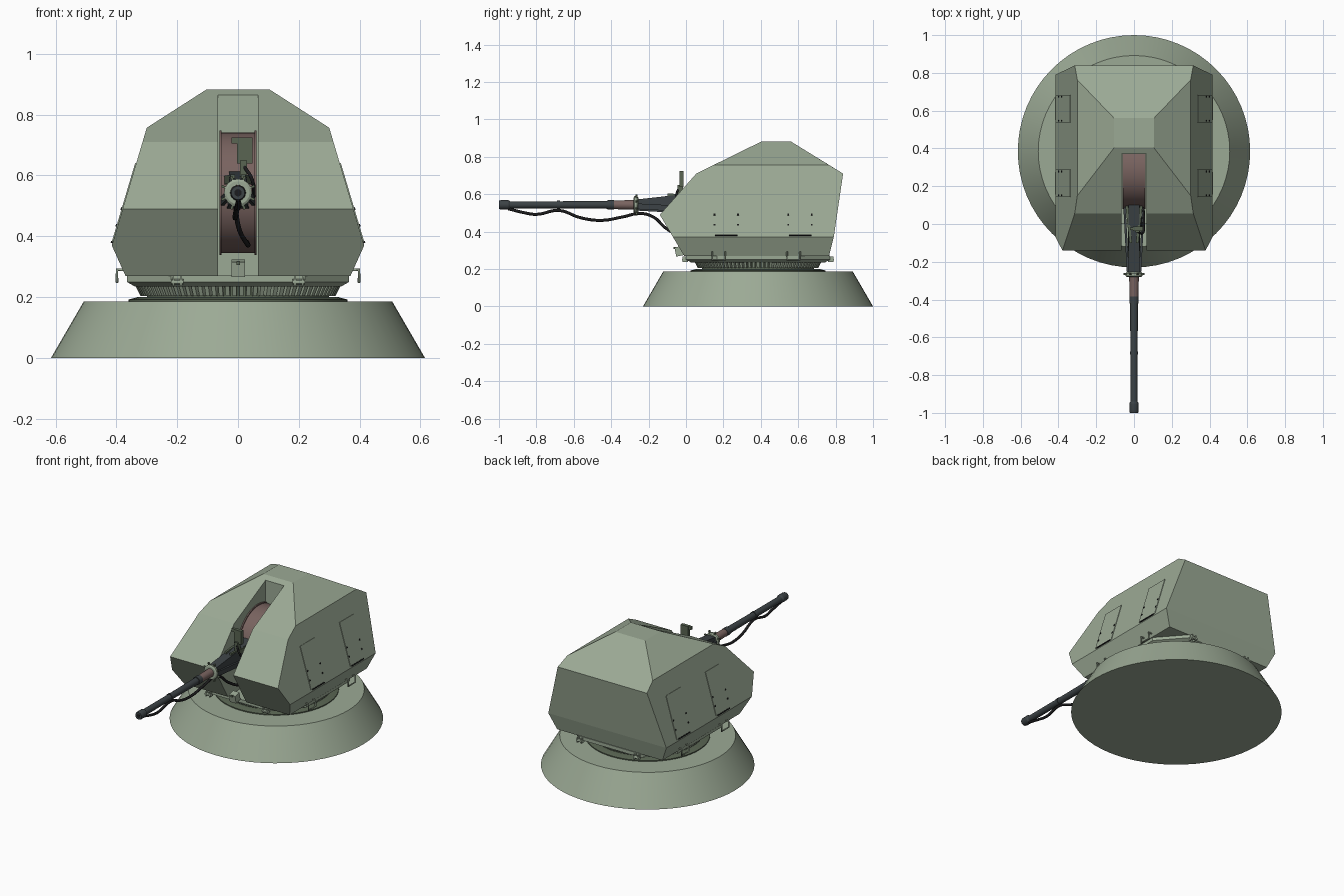
import bpy, bmesh, math
from mathutils import Matrix, Vector

if "Cube" in bpy.data.objects:
    bpy.data.objects.remove(bpy.data.objects["Cube"])


def material(name, col):
    m = bpy.data.materials.new(name)
    m.diffuse_color = (*col, 1)
    m.use_nodes = True
    m.node_tree.nodes["Principled BSDF"].inputs["Base Color"].default_value = m.diffuse_color
    return m


GREEN = material("armour green", (0.33, 0.40, 0.30))
DARK_GREEN = material("dark green", (0.10, 0.13, 0.085))
BROWN = material("drum brown", (0.19, 0.125, 0.115))
SLATE = material("gun slate", (0.045, 0.055, 0.06))
BLACK = material("rubber black", (0.012, 0.012, 0.013))

CY = 0.385       # turning centre in y
GUN_Z = 0.543    # bore height


def finish(bm, name, mat, smooth=False):
    bmesh.ops.recalc_face_normals(bm, faces=bm.faces)
    me = bpy.data.meshes.new(name)
    bm.to_mesh(me)
    bm.free()
    ob = bpy.data.objects.new(name, me)
    bpy.context.collection.objects.link(ob)
    me.materials.append(mat)
    bpy.ops.object.select_all(action='DESELECT')
    ob.select_set(True)
    bpy.context.view_layer.objects.active = ob
    if smooth:
        bpy.ops.object.shade_smooth_by_angle(angle=math.radians(30))
    return ob


def hull(name, pts, mat):
    bm = bmesh.new()
    for p in pts:
        bm.verts.new(p)
    bmesh.ops.convex_hull(bm, input=bm.verts)
    bmesh.ops.dissolve_limit(bm, angle_limit=math.radians(1.5), verts=bm.verts, edges=bm.edges)
    return finish(bm, name, mat)


def box(name, c, size, mat, rot=None):
    bm = bmesh.new()
    m = Matrix.Translation(c) @ (rot or Matrix()) @ Matrix.Diagonal((*size, 1))
    bmesh.ops.create_cube(bm, size=1, matrix=m)
    return finish(bm, name, mat)


def lathe(name, profile, c, mat, axis='Z', n=32):
    """Closed solid of revolution from (radius, distance along axis) points."""
    rot = {'Z': Matrix(), 'X': Matrix.Rotation(math.pi / 2, 4, 'Y'),
           'Y': Matrix.Rotation(-math.pi / 2, 4, 'X')}[axis]
    m = Matrix.Translation(c) @ rot
    bm = bmesh.new()
    rings = [[bm.verts.new(m @ Vector((r * math.cos(2 * math.pi * i / n),
                                       r * math.sin(2 * math.pi * i / n), t)))
              for i in range(n)] for r, t in profile]
    for a, b in zip(rings, rings[1:]):
        for i in range(n):
            j = (i + 1) % n
            bm.faces.new((a[i], a[j], b[j], b[i]))
    bm.faces.new(rings[0])
    bm.faces.new(rings[-1])
    return finish(bm, name, mat, True)


def tube(name, pts, r, mat, smooth_path=True):
    cu = bpy.data.curves.new(name, 'CURVE')
    cu.dimensions = '3D'
    cu.bevel_depth, cu.bevel_resolution, cu.use_fill_caps = r, 2, True
    if smooth_path:
        sp = cu.splines.new('BEZIER')
        sp.bezier_points.add(len(pts) - 1)
        for bp, p in zip(sp.bezier_points, pts):
            bp.co = p
            bp.handle_left_type = bp.handle_right_type = 'AUTO'
        sp.resolution_u = 6
    else:
        sp = cu.splines.new('POLY')
        sp.points.add(len(pts) - 1)
        for bp, p in zip(sp.points, pts):
            bp.co = (*p, 1)
    cu.materials.append(mat)
    ob = bpy.data.objects.new(name, cu)
    bpy.context.collection.objects.link(ob)
    return ob


# conical base and bearing
lathe("base", [(0.615, 0), (0.507, 0.186)], (0, CY, 0), GREEN, n=64)
lathe("bearing", [(0.36, 0.18), (0.36, 0.192), (0.33, 0.2), (0.30, 0.2), (0.30, 0.24)],
      (0, CY, 0), DARK_GREEN, n=64)

# toothed slewing ring
bm = bmesh.new()
TEETH = 90
for i in range(TEETH):
    m = (Matrix.Translation((0, CY, 0.221)) @ Matrix.Rotation(2 * math.pi * i / TEETH, 4, 'Z')
         @ Matrix.Translation((0.318, 0, 0)) @ Matrix.Diagonal((0.04, 0.014, 0.034, 1)))
    vs = bmesh.ops.create_cube(bm, size=1, matrix=m)['verts']
    for v in vs:                                    # teeth lean in at the bottom
        if v.co.z < 0.22:
            v.co.x *= 0.95
            v.co.y = CY + (v.co.y - CY) * 0.95
finish(bm, "ring_teeth", GREEN)

# chamfered turntable plate
outline = [(0.365, 0.22), (0.22, 0.385), (-0.22, 0.385), (-0.365, 0.22),
           (-0.365, -0.22), (-0.22, -0.385), (0.22, -0.385), (0.365, -0.22)]
hull("turntable_plate", [(x * s, CY + y * s, z) for x, y in outline
                         for s, z in ((0.93, 0.235), (1, 0.25), (1, 0.272))], GREEN)


# faceted shell: rows of (half width, front y, rear y, z)
def side_x(z):
    return 0.30 + (0.757 - z) * 0.297


rows = [(0.105, 0.404, 0.56, 0.882), (0.30, 0.15, 0.763, 0.757), (side_x(0.71), 0.055, 0.84, 0.71),
        (side_x(0.49), -0.14, 0.8076, 0.49), (side_x(0.37), -0.069, 0.79, 0.37),
        (0.37, -0.01, 0.765, 0.27)]
shell = hull("shell", [(s * x, y, z) for x, f, r, z in rows for s in (-1, 1) for y in (f, r)], GREEN)

# gun slot cut through the front
cutter = box("slot_cutter", (0, -0.065, 0.58), (0.13, 0.87, 0.8), GREEN)
mod = shell.modifiers.new("slot", 'BOOLEAN')
mod.operation, mod.solver, mod.object = 'DIFFERENCE', 'EXACT', cutter
bpy.context.view_layer.objects.active = shell
bpy.ops.object.modifier_apply(modifier="slot")
bpy.data.objects.remove(cutter)

# elevation drum in the slot
lathe("elevation_drum", [(0.205, -0.0615), (0.205, -0.054), (0.198, -0.054), (0.198, 0.054),
                         (0.205, 0.054), (0.205, 0.0615)], (0, 0.285, GUN_Z), BROWN, 'X', 64)

# barrel with muzzle, bands and sleeve
lathe("barrel", [(0.022, -1.0), (0.025, -0.99), (0.025, -0.95), (0.019, -0.94), (0.019, -0.69),
                 (0.022, -0.69), (0.022, -0.675), (0.019, -0.675), (0.021, -0.42), (0.025, -0.42),
                 (0.025, -0.385), (0.02, -0.385), (0.02, -0.2)], (0, 0, GUN_Z), SLATE, 'Y', 24)
lathe("muzzle_bore", [(0.012, -1.0005), (0.012, -0.99)], (0, 0, GUN_Z), BLACK, 'Y', 16)
lathe("barrel_sleeve", [(0.023, -0.388), (0.026, -0.27)], (0, 0, GUN_Z), BROWN, 'Y', 24)
lathe("collar", [(0.038, -0.28), (0.046, -0.275), (0.046, -0.262), (0.038, -0.255)],
      (0, 0, GUN_Z), GREEN, 'Y', 16)
for i in range(8):
    a = math.radians(22.5 + 45 * i)
    box("collar_lug", (0.047 * math.cos(a), -0.265, GUN_Z + 0.047 * math.sin(a)),
        (0.024, 0.012, 0.008), DARK_GREEN, Matrix.Rotation(-a, 4, 'Y'))

# cradle widening into the drum, with side rails
hull("cradle", [(s * x, y, z) for s in (-1, 1) for x, y, z in
                ((0.028, -0.26, 0.512), (0.028, -0.26, 0.572),
                 (0.036, 0.12, 0.49), (0.030, 0.12, 0.615))], SLATE)
for s in (-1, 1):
    hull("cradle_rail", [(s * (x + d), y, z + h) for x, y, z in
                         ((0.026, -0.26, 0.52), (0.046, 0.12, 0.50))
                         for d in (0, 0.012) for h in (0, 0.03)], SLATE)
    hull("cradle_brace", [(s * (x + d), y, z + h) for x, y, z in
                          ((0.010, -0.10, 0.575), (0.034, 0.12, 0.57))
                          for d in (0, 0.014) for h in (0, 0.028)], DARK_GREEN)

# sight unit on its post
box("sight_post", (0.018, -0.03, 0.615), (0.022, 0.03, 0.07), DARK_GREEN)
box("sight_box", (0.022, -0.025, 0.682), (0.052, 0.022, 0.085), DARK_GREEN)
box("sight_clip", (-0.012, -0.025, 0.715), (0.02, 0.015, 0.02), DARK_GREEN)

# cable slung under the barrel
path = [(0, -0.95, 0.522), (0.004, -0.87, 0.502), (0, -0.8, 0.492), (0, -0.68, 0.513),
        (-0.006, -0.56, 0.473), (-0.01, -0.45, 0.46), (-0.008, -0.34, 0.478),
        (-0.004, -0.24, 0.497), (-0.006, -0.17, 0.475), (0.005, -0.11, 0.42), (0.03, -0.02, 0.375),
        (0.03, 0.13, 0.38)]
tube("barrel_cable", path, 0.008, BLACK)
tube("feed_cable", [(0.02, -0.04, 0.63), (0.045, -0.05, 0.59), (0.052, 0.0, 0.54), (0.05, 0.1, 0.53)],
     0.006, BLACK)

# small tilted box under the slot
box("front_box", (0.001, -0.035, 0.295), (0.044, 0.045, 0.05), GREEN, Matrix.Rotation(0.2, 4, 'X'))
box("front_box_catch", (0.001, -0.062, 0.312), (0.012, 0.01, 0.012), DARK_GREEN)

# side hatches with bolts, tilted to the side plane
tilt = math.atan(0.297)
for s in (-1, 1):
    for y in (0.215, 0.61):
        rot = Matrix.Rotation(-s * tilt, 4, 'Y')
        out = Vector((s * math.cos(tilt), 0, math.sin(tilt)))
        box("side_hatch", Vector((s * side_x(0.51), y, 0.51)) + out * 0.001,
            (0.005, 0.145, 0.27), GREEN, rot)
        box("hatch_hinge", Vector((s * side_x(0.38), y, 0.38)) + out * 0.002,
            (0.008, 0.12, 0.007), BLACK, rot)
        for dy in (-0.063, 0.063):
            for z in (0.435, 0.49):
                box("hatch_bolt", Vector((s * side_x(z), y + dy, z)) + out * 0.003,
                    (0.007, 0.009, 0.009), BLACK, rot)
    # lifting handles below the sides
    for y in (0.175, 0.575):
        x0, x1 = s * 0.372, s * 0.398
        tube("side_handle", [(x0, y - 0.035, 0.29), (x1, y - 0.035, 0.29), (x1, y - 0.035, 0.25),
                             (x1, y + 0.035, 0.25), (x1, y + 0.035, 0.29), (x0, y + 0.035, 0.29)],
             0.005, GREEN, False)
    # tie-down brackets front and rear
    for y, d in ((0, -1), (0.77, 1)):
        for dx in (-0.013, 0.013):
            box("tie_bracket", (s * 0.2 + dx, y + d * 0.004, 0.252), (0.006, 0.03, 0.032), GREEN)
        lathe("tie_pin", [(0.009, -0.02), (0.009, 0.02)], (s * 0.2, y + d * 0.012, 0.25), GREEN, 'X', 12)
